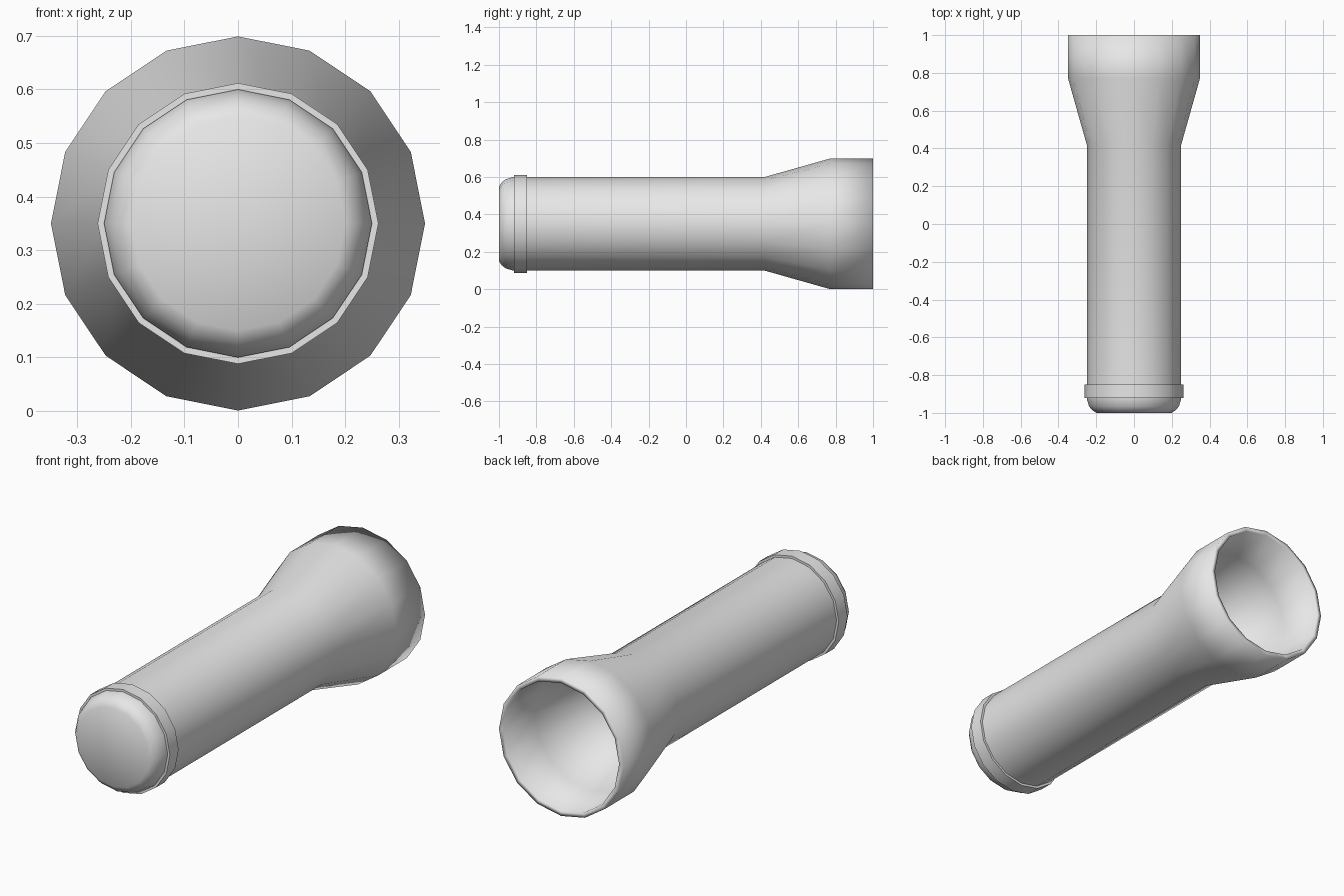
import bpy
import math

if "Cube" in bpy.data.objects:
    bpy.data.objects.remove(bpy.data.objects["Cube"], do_unlink=True)

SIDES = 16
AXIS_Z = 0.35


def make_material(name, value):
    mat = bpy.data.materials.new(name)
    mat.use_nodes = True
    color = (value, value, value, 1)
    mat.diffuse_color = color
    mat.node_tree.nodes["Principled BSDF"].inputs["Base Color"].default_value = color
    return mat


def lathe(name, profile, mat, smooth_angle):
    """Spin (y, radius) points about the long axis; radius 0 closes with a pole."""
    verts, rings = [], []
    for y, r in profile:
        start = len(verts)
        count = SIDES if r > 0 else 1
        for i in range(count):
            a = math.tau * i / SIDES
            verts.append((r * math.cos(a), y, AXIS_Z + r * math.sin(a)))
        rings.append([start + i % count for i in range(SIDES)])
    faces = []
    for a, b in zip(rings, rings[1:]):
        for i in range(SIDES):
            j = (i + 1) % SIDES
            quad = [a[i], b[i], b[j], a[j]]
            faces.append(list(dict.fromkeys(quad)))
    mesh = bpy.data.meshes.new(name)
    mesh.from_pydata(verts, [], faces)
    mesh.materials.append(mat)
    obj = bpy.data.objects.new(name, mesh)
    bpy.context.collection.objects.link(obj)
    bpy.ops.object.select_all(action="DESELECT")
    obj.select_set(True)
    bpy.context.view_layer.objects.active = obj
    bpy.ops.object.shade_smooth_by_angle(angle=math.radians(smooth_angle))
    return obj


grey = make_material("light_grey", 0.8)

# Barrel, flared head, rim and hollow reflector in one smooth skin
lathe("barrel_and_head", [
    (-0.88, 0.25), (0.42, 0.25), (0.77, 0.349), (1.0, 0.349),
    (1.0, 0.325), (0.77, 0.31), (0.52, 0.2), (0.42, 0),
], grey, 180)

# Raised collar at the tail
lathe("tail_collar", [
    (-0.92, 0.24), (-0.92, 0.262), (-0.85, 0.262), (-0.85, 0.24),
], grey, 30)

# Rounded tail cap
lathe("tail_cap", [
    (-1.0, 0), (-1.0, 0.2), (-0.985, 0.222), (-0.965, 0.238), (-0.925, 0.25), (-0.88, 0.25),
], grey, 60)
